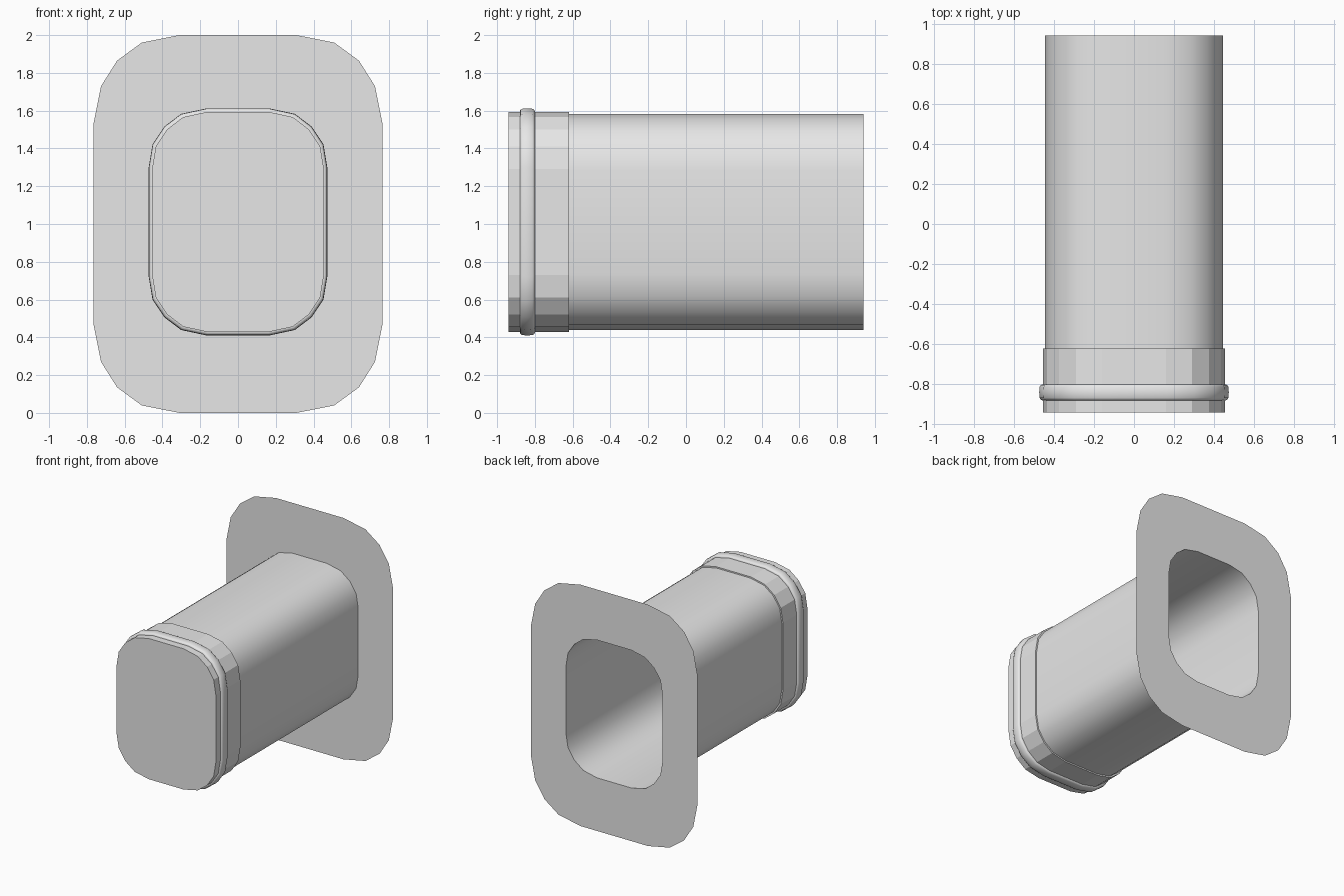
import bpy, bmesh

if "Cube" in bpy.data.objects:
    bpy.data.objects.remove(bpy.data.objects["Cube"])

grey = bpy.data.materials.new("light grey")
grey.diffuse_color = (0.8, 0.8, 0.8, 1)
grey.use_nodes = True
grey.node_tree.nodes["Principled BSDF"].inputs["Base Color"].default_value = grey.diffuse_color

# one corner (right side to top) of each rounded outline: x, height from centre
PIPE = [(0.455, 0.28), (0.435, 0.40), (0.375, 0.49), (0.29, 0.555), (0.16, 0.583)]
PLATE = [(0.765, 0.53), (0.725, 0.73), (0.64, 0.865), (0.51, 0.96), (0.31, 1.0)]


def outline(corner, y, zc, off=0.0):
    """Mirror a corner into a full 20-sided loop, grown by off."""
    sx = 1 + off / corner[0][0]
    sz = 1 + off / corner[-1][1]
    c = [(x * sx, z * sz) for x, z in corner]
    pts = c + [(-x, z) for x, z in c[::-1]]
    pts += [(-x, -z) for x, z in pts]
    return [(x, y, z + zc) for x, z in pts]


def loft(name, loops, smooth=False, close_front=False):
    """Bridge consecutive loops, ordered front to back."""
    bm = bmesh.new()
    rows = [[bm.verts.new(p) for p in loop] for loop in loops]
    for a, b in zip(rows, rows[1:]):
        n = len(a)
        for i in range(n):
            j = (i + 1) % n
            bm.faces.new((a[i], b[i], b[j], a[j])).smooth = smooth
    if close_front:
        bm.faces.new(rows[0])
    me = bpy.data.meshes.new(name)
    bm.to_mesh(me)
    bm.free()
    me.materials.append(grey)
    ob = bpy.data.objects.new(name, me)
    bpy.context.collection.objects.link(ob)
    return ob


ZC = 1.011
INSET = -0.012

# open smooth tube
loft("tube", [outline(PIPE, y, ZC, INSET + 0.001) for y in (-0.62, 0.94)], smooth=True)

# faceted end cap with a closed front and a small step down to the tube
loft("end_cap", [outline(PIPE, -0.94, ZC), outline(PIPE, -0.62, ZC),
                 outline(PIPE, -0.62, ZC, INSET)], close_front=True)

# rounded bead around the cap
bead = [(-0.88, -0.01), (-0.88, 0.004), (-0.876, 0.011), (-0.867, 0.016),
        (-0.84, 0.018), (-0.813, 0.016), (-0.804, 0.011), (-0.80, 0.004), (-0.80, -0.01)]
loft("bead_ring", [outline(PIPE, y, ZC, d) for y, d in bead], smooth=True)

# flat flange sheet around the open back end
loft("flange_plate", [outline(PIPE, 0.94, ZC, INSET), outline(PLATE, 0.94, 1.0)])
